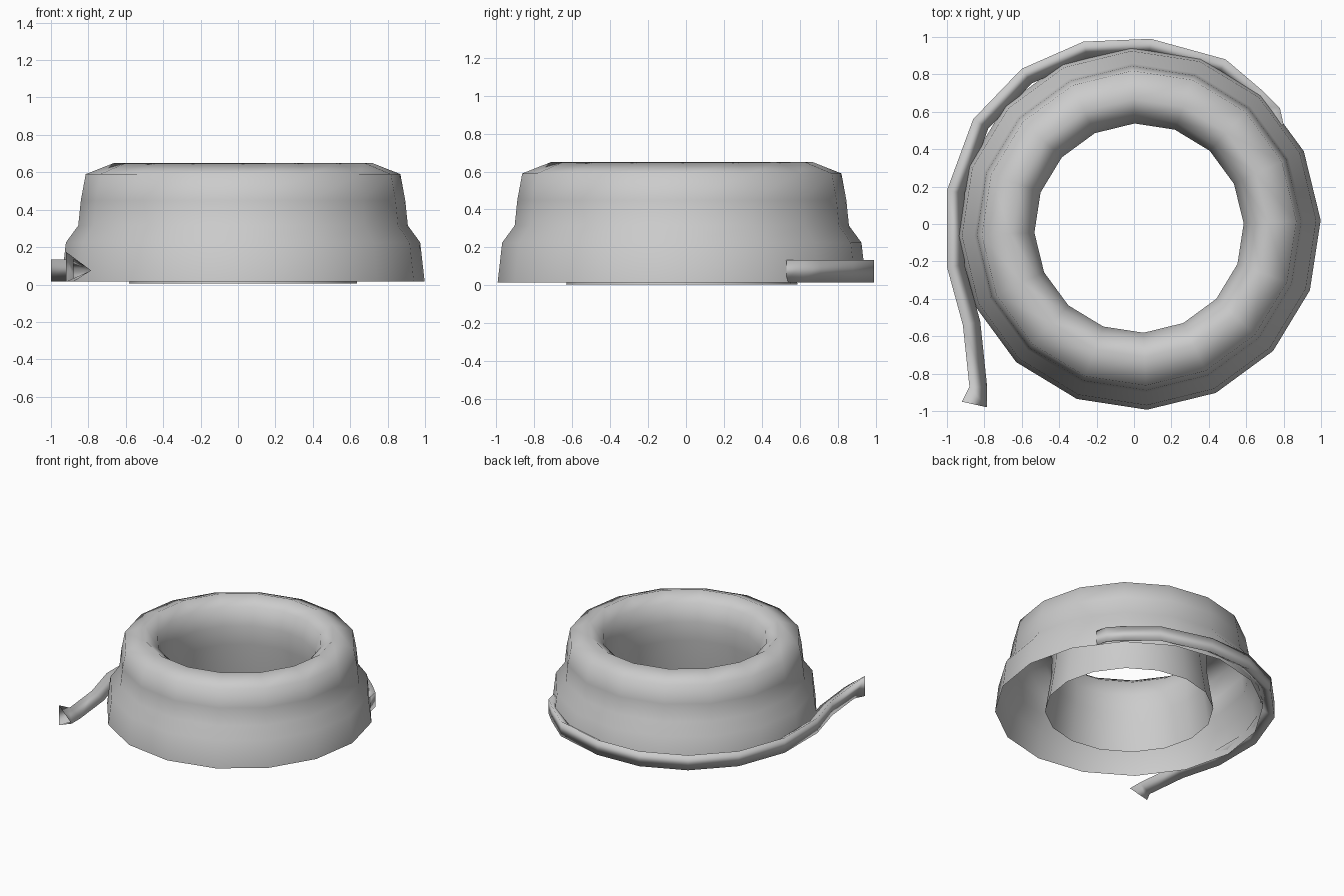
import bpy, bmesh, math
from mathutils import Vector

if "Cube" in bpy.data.objects:
    bpy.data.objects.remove(bpy.data.objects["Cube"])


def sweep(name, rings, closed_ring=True):
    """Skin a list of closed rings with quads and shade smooth."""
    bm = bmesh.new()
    vr = [[bm.verts.new(p) for p in ring] for ring in rings]
    n = len(rings[0])
    for a, b in zip(vr, vr[1:]):
        for i in range(n):
            j = (i + 1) % n
            bm.faces.new((a[i], a[j], b[j], b[i]))
    bmesh.ops.recalc_face_normals(bm, faces=bm.faces)
    for f in bm.faces:
        f.smooth = True
    me = bpy.data.meshes.new(name)
    bm.to_mesh(me)
    bm.free()
    ob = bpy.data.objects.new(name, me)
    bpy.context.collection.objects.link(ob)
    return ob


# Ring body: outer skirt, rounded rim, waisted inner wall, open underneath
SIDES = 16
CX, CY = 0.027, -0.022
profile = [(0.972, 0.015), (0.948, 0.225), (0.882, 0.315), (0.868, 0.45),
           (0.842, 0.59), (0.69, 0.65), (0.60, 0.585), (0.56, 0.45),
           (0.565, 0.30), (0.61, 0.005)]
rings = []
for r, z in profile:
    rings.append([(CX + r * math.cos(math.radians(2.5) + math.tau * i / SIDES),
                   CY + r * math.sin(math.radians(2.5) + math.tau * i / SIDES), z)
                  for i in range(SIDES)])
sweep("ring_body", rings)

# Three-sided cord wrapped round the back, given by its outer edge
outer = [(-0.92, -0.95), (-0.88, -0.87), (-0.915, -0.54), (-1.0, -0.23),
         (-1.0, 0.18), (-0.86, 0.56), (-0.60, 0.83), (-0.27, 0.975),
         (0.09, 0.99), (0.49, 0.88), (0.69, 0.71), (0.78, 0.62), (0.80, 0.53)]
pts = [Vector(p) for p in outer]
rings = []
for i, p in enumerate(pts):
    t = (pts[min(i + 1, len(pts) - 1)] - pts[max(i - 1, 0)]).normalized()
    inward = Vector((t.y, -t.x))
    if i == 0:                      # flared free end
        q, top = Vector((-0.785, -0.98)), 0.175
    else:
        q, top = p + inward * 0.095, 0.135
    rings.append([(p.x, p.y, top), (p.x, p.y, 0.015), (q.x, q.y, 0.075)])
sweep("cord", rings)
